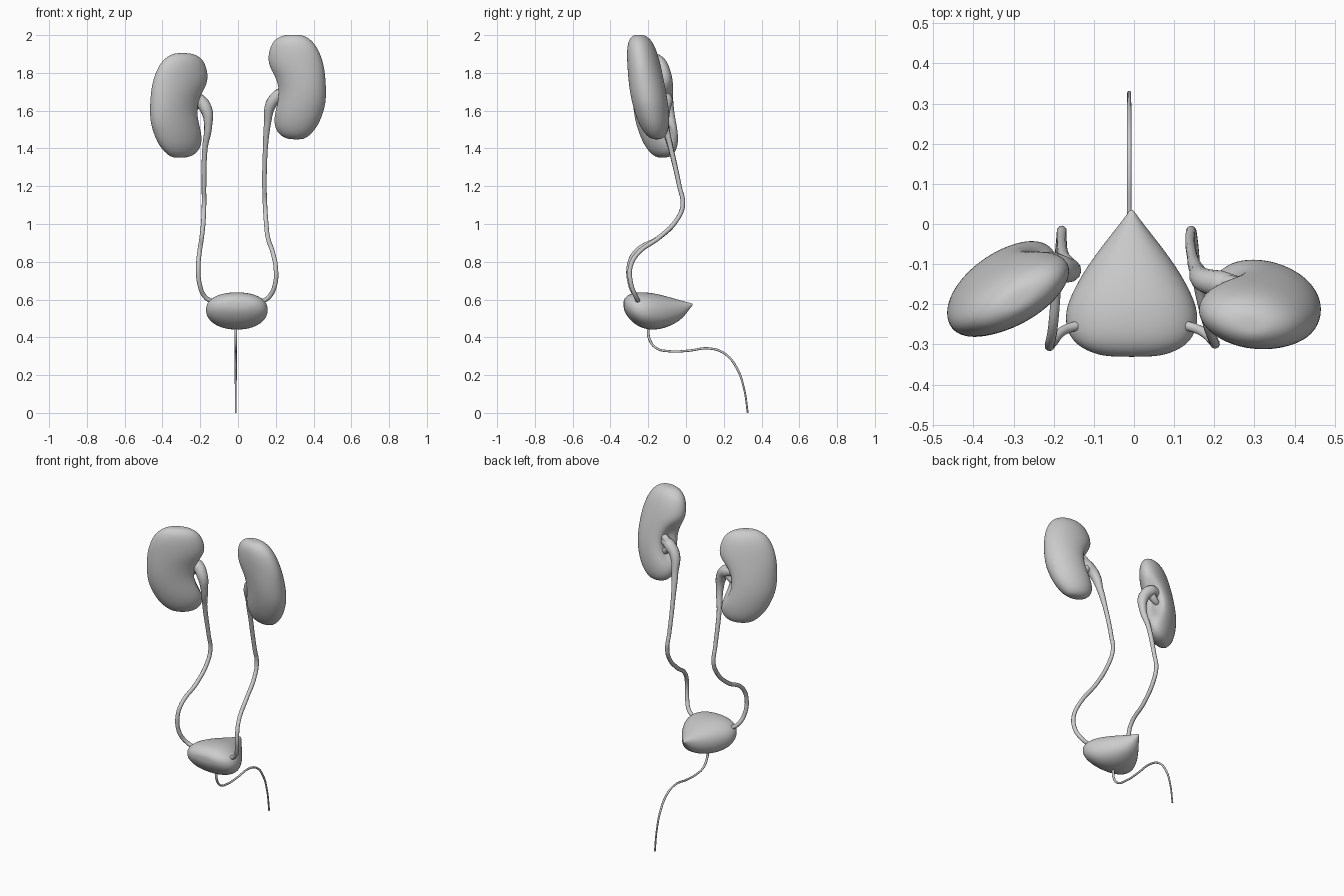
import bpy, bmesh, math


def loft(name, rings):
    """Skin closed rings of points, cap the ends and smooth."""
    bm = bmesh.new()
    rows = [[bm.verts.new(p) for p in r] for r in rings]
    n = len(rows[0])
    for a, b in zip(rows, rows[1:]):
        for i in range(n):
            j = (i + 1) % n
            bm.faces.new((a[i], a[j], b[j], b[i]))
    for r in (rows[0], rows[-1]):
        bm.faces.new(r)
    bmesh.ops.recalc_face_normals(bm, faces=bm.faces)
    for f in bm.faces:
        f.smooth = True
    me = bpy.data.meshes.new(name)
    bm.to_mesh(me)
    bm.free()
    ob = bpy.data.objects.new(name, me)
    bpy.context.collection.objects.link(ob)
    ob.modifiers.new("smooth", 'SUBSURF').levels = 2
    ob.modifiers["smooth"].render_levels = 2
    return ob


def tube(name, pts):
    """Smooth tube through (x, y, z, radius) points."""
    cu = bpy.data.curves.new(name, 'CURVE')
    cu.dimensions = '3D'
    cu.bevel_depth = 1.0
    cu.bevel_resolution = 4
    cu.resolution_u = 10
    cu.use_fill_caps = True
    sp = cu.splines.new('BEZIER')
    sp.bezier_points.add(len(pts) - 1)
    for bp, (x, y, z, r) in zip(sp.bezier_points, pts):
        bp.co = (x, y, z)
        bp.radius = r
        bp.handle_left_type = bp.handle_right_type = 'AUTO'
    ob = bpy.data.objects.new(name, cu)
    bpy.context.collection.objects.link(ob)
    return ob


# Kidney rows: z, medial x, lateral x, half thickness, hilum depth
ROWS = [(2.002, .265, .325, .018, 0), (1.995, .225, .355, .038, 0),
        (1.968, .183, .398, .064, 0), (1.91, .16, .434, .08, 0),
        (1.84, .158, .456, .088, 0), (1.785, .19, .463, .092, .15),
        (1.71, .21, .468, .096, .4), (1.64, .2, .466, .095, .35),
        (1.58, .188, .449, .09, .1), (1.52, .19, .424, .078, 0),
        (1.475, .215, .387, .058, 0), (1.454, .25, .358, .034, 0),
        (1.448, .285, .335, .014, 0)]


def kidney(name, side, dz, y_top, y_bot, yaw):
    rings = []
    for z, xm, xl, ht, dent in ROWS:
        t = (2.0 - z) / .55
        yc = y_top + (y_bot - y_top) * t
        cx, rx = (xm + xl) / 2, (xl - xm) / 2
        ring = []
        for i in range(24):
            a = math.tau * i / 24
            # notch on the inner, rear side
            k = 1 - dent * math.exp(-((a - 2.7) / .42) ** 2)
            x = cx + rx * k * math.cos(a)
            y = yc + ht * k * math.sin(a) + yaw * (x - .31)
            ring.append((side * x, y, z + dz))
        rings.append(ring)
    loft(name, rings)


kidney("kidney_left_view", -1, -.097, -.195, -.125, -.42)
kidney("kidney_right_view", 1, 0, -.25, -.155, -.1)

# Ureters, starting as a wide funnel in the hilum
tube("ureter_left_view", [
    (-.27, -.11, 1.66, .028), (-.21, -.105, 1.655, .036), (-.168, -.115, 1.605, .032),
    (-.158, -.11, 1.52, .021), (-.175, -.08, 1.4, .014), (-.18, -.035, 1.2, .012),
    (-.18, -.017, 1.1, .012), (-.183, -.05, 1.02, .012), (-.192, -.14, .93, .012),
    (-.203, -.265, .855, .012), (-.21, -.3, .785, .012), (-.203, -.295, .68, .012),
    (-.175, -.265, .615, .012), (-.13, -.25, .585, .012)])
tube("ureter_right_view", [
    (.27, -.16, 1.71, .026), (.215, -.15, 1.68, .034), (.175, -.14, 1.635, .03),
    (.157, -.115, 1.54, .019), (.145, -.08, 1.4, .013), (.14, -.035, 1.2, .012),
    (.143, -.017, 1.1, .012), (.148, -.05, 1.02, .012), (.158, -.14, .93, .012),
    (.185, -.255, .845, .012), (.2, -.295, .77, .012), (.196, -.29, .68, .012),
    (.165, -.265, .615, .012), (.12, -.25, .585, .012)])

# Calyx branches bridging the funnel and the hilum
for s, x, y, z in ((-1, .205, -.105, 1.65), (1, .215, -.15, 1.68)):
    for d in (1, -1):
        tube("calyx", [(s * x, y, z, .026), (s * (x + .035), y, z + d * .04, .02),
                       (s * (x + .08), y - .01, z + d * .06, .015)])

# Bladder sections: y, half width, top z, bottom z
BLADDER = [(-.331, .05, .59, .56), (-.325, .09, .607, .535), (-.305, .135, .627, .502),
           (-.27, .163, .638, .467), (-.22, .168, .64, .443), (-.17, .149, .634, .438),
           (-.11, .115, .62, .448), (-.05, .07, .602, .477), (-.01, .038, .591, .508),
           (.022, .013, .582, .555), (.036, .004, .578, .57)]
rings = []
for y, hw, zt, zb in BLADDER:
    ring = []
    for i in range(24):
        a = math.tau * i / 24
        c, s = math.cos(a), math.sin(a)
        ring.append((-.006 + hw * math.copysign(abs(c) ** .9, c), y,
                     (zt + zb) / 2 + (zt - zb) / 2 * math.copysign(abs(s) ** .9, s)))
    rings.append(ring)
loft("bladder", rings)

# Urethra
tube("urethra", [(-.012, y, z, r) for y, z, r in (
    (-.2, .46, .008), (-.195, .395, .007), (-.16, .345, .006), (-.085, .326, .006),
    (.01, .329, .006), (.125, .341, .006), (.206, .313, .006), (.27, .235, .006),
    (.307, .13, .005), (.327, 0, .005))])
